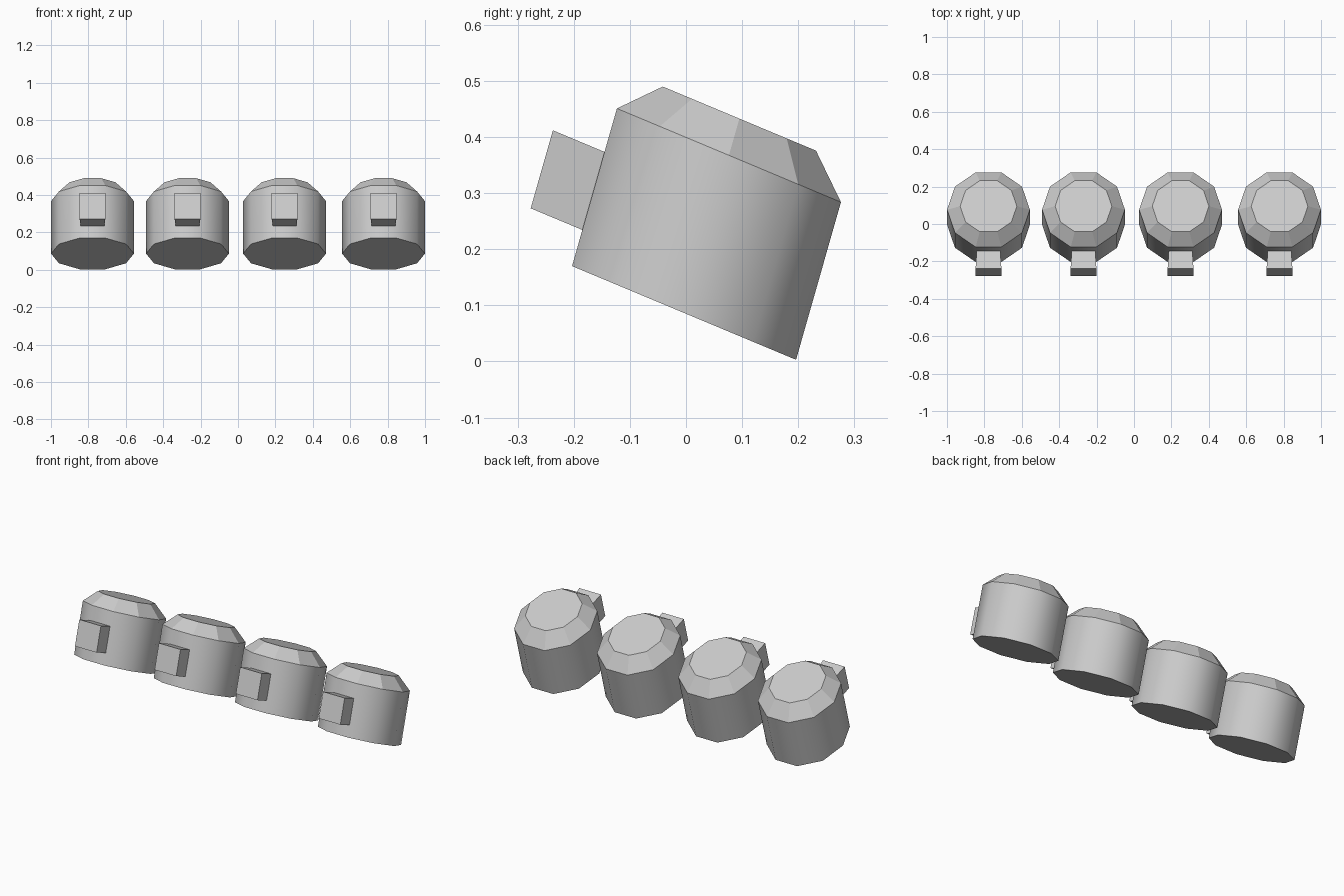
import bpy, bmesh
from math import cos, sin, tau
from mathutils import Matrix

if "Cube" in bpy.data.objects:
    bpy.data.objects.remove(bpy.data.objects["Cube"])

SIDES = 10
RX, RY = 0.2215, 0.2274
CENTRES = (-0.778, -0.27, 0.249, 0.778)


def lean(x):
    # leaning, slightly sheared frame at the centre of the base
    return Matrix(((1, 0, 0, x),
                   (0, 0.923, 0.274, -0.0035),
                   (0, -0.386, 0.962, 0.0865),
                   (0, 0, 0, 1)))


def loft(name, rings, x, smooth_band=None):
    bm = bmesh.new()
    loops = [[bm.verts.new(p) for p in ring] for ring in rings]
    n = len(loops[0])
    for k, (a, b) in enumerate(zip(loops, loops[1:])):
        for i in range(n):
            j = (i + 1) % n
            f = bm.faces.new((a[i], a[j], b[j], b[i]))
            f.smooth = k == smooth_band
    bm.faces.new(loops[0][::-1])
    bm.faces.new(loops[-1])
    bm.transform(lean(x))
    bmesh.ops.recalc_face_normals(bm, faces=bm.faces)
    mesh = bpy.data.meshes.new(name)
    bm.to_mesh(mesh)
    bm.free()
    obj = bpy.data.objects.new(name, mesh)
    bpy.context.collection.objects.link(obj)
    return obj


def ring(scale, z):
    return [(RX * scale * cos(tau * i / SIDES),
             RY * scale * sin(tau * i / SIDES), z) for i in range(SIDES)]


def rect(half_width, y):
    z0, z1 = 0.067, 0.2115
    w = half_width
    return [(-w, y, z0), (w, y, z0), (w, y, z1), (-w, y, z1)]


for n, x in enumerate(CENTRES, 1):
    # ten-sided drum with chamfered top
    loft(f"drum_{n}", [ring(1, 0), ring(1, 0.292), ring(0.684, 0.360)], x, 0)
    # small block on the front, sunk into the drum
    loft(f"front_block_{n}", [rect(0.069, -0.316), rect(0.062, -0.200)], x)
